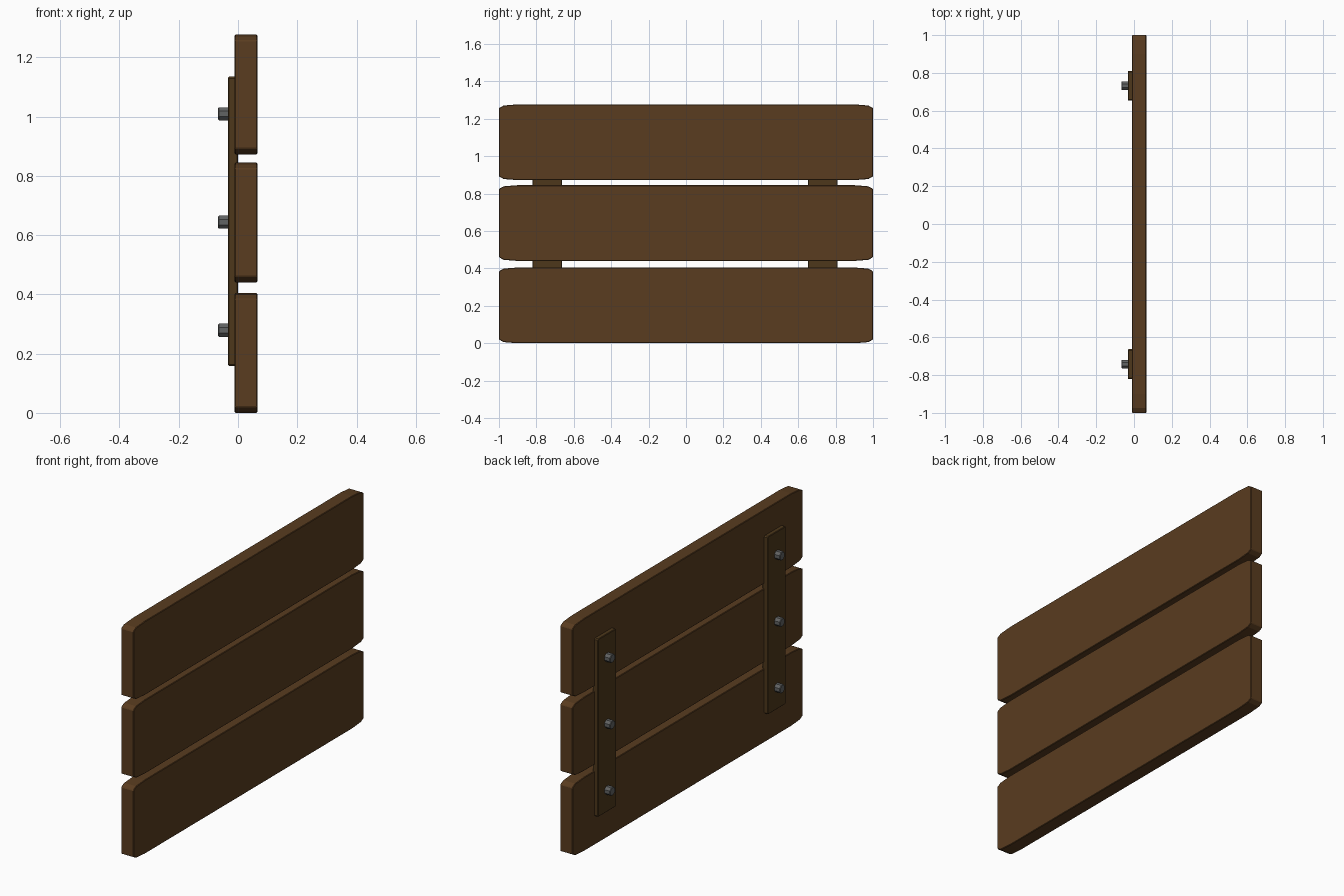
import bpy, bmesh, math
from mathutils import Matrix

if "Cube" in bpy.data.objects:
    bpy.data.objects.remove(bpy.data.objects["Cube"])


def material(name, rgb):
    m = bpy.data.materials.new(name)
    m.diffuse_color = (*rgb, 1)
    m.use_nodes = True
    m.node_tree.nodes["Principled BSDF"].inputs["Base Color"].default_value = m.diffuse_color
    return m


wood = material("plank_wood", (0.10, 0.045, 0.014))
dark_wood = material("batten_wood", (0.075, 0.039, 0.011))
metal = material("bolt_metal", (0.12, 0.125, 0.125))


def finish(name, bm, mat, bevel):
    bmesh.ops.recalc_face_normals(bm, faces=bm.faces)
    mesh = bpy.data.meshes.new(name)
    bm.to_mesh(mesh)
    bm.free()
    obj = bpy.data.objects.new(name, mesh)
    bpy.context.collection.objects.link(obj)
    mesh.materials.append(mat)
    mod = obj.modifiers.new("edge_bevel", 'BEVEL')
    mod.width = bevel
    mod.segments = 1
    mod.limit_method = 'ANGLE'
    mod.angle_limit = math.radians(60)
    return obj


def slab(name, outline, x0, x1, mat, bevel):
    """Extrude a (y, z) outline from x0 to x1."""
    bm = bmesh.new()
    face = bm.faces.new([bm.verts.new((x0, y, z)) for y, z in outline])
    ext = bmesh.ops.extrude_face_region(bm, geom=[face])
    verts = [v for v in ext["geom"] if isinstance(v, bmesh.types.BMVert)]
    bmesh.ops.translate(bm, verts=verts, vec=(x1 - x0, 0, 0))
    return finish(name, bm, mat, bevel)


# Three horizontal planks with worn, tapered corners
H = 0.405
corner = [(0.90, H / 2), (0.975, H / 2 - 0.006), (1.0, H / 2 - 0.02)]
right = corner + [(y, -z) for y, z in reversed(corner)]
outline = right + [(-y, -z) for y, z in right]
for name, z0 in (("bottom", 0.0), ("middle", 0.44), ("top", 0.872)):
    plank = slab(name + "_plank", outline, -0.011, 0.065, wood, 0.003)
    plank.location.z = z0 + H / 2

# Two vertical battens on the back, each with three bolts
for side, yc in (("left", -0.742), ("right", 0.732)):
    w, c, lo, hi = 0.079, 0.006, 0.158, 1.135
    rect = [(yc - w, lo + c), (yc - w + c, lo), (yc + w - c, lo), (yc + w, lo + c),
            (yc + w, hi - c), (yc + w - c, hi), (yc - w + c, hi), (yc - w, hi - c)]
    slab(side + "_batten", rect, -0.033, 0.0, dark_wood, 0.003)
    for i, z in enumerate((0.279, 0.644, 1.009)):
        bm = bmesh.new()
        bmesh.ops.create_cone(
            bm, cap_ends=True, segments=8, radius1=0.024, radius2=0.024, depth=0.047,
            matrix=Matrix.Translation((-0.0435, yc, z)) @ Matrix.Rotation(math.pi / 2, 4, 'Y')
            @ Matrix.Rotation(math.pi / 8, 4, 'Z'))
        finish(f"{side}_bolt_{i + 1}", bm, metal, 0.003)
